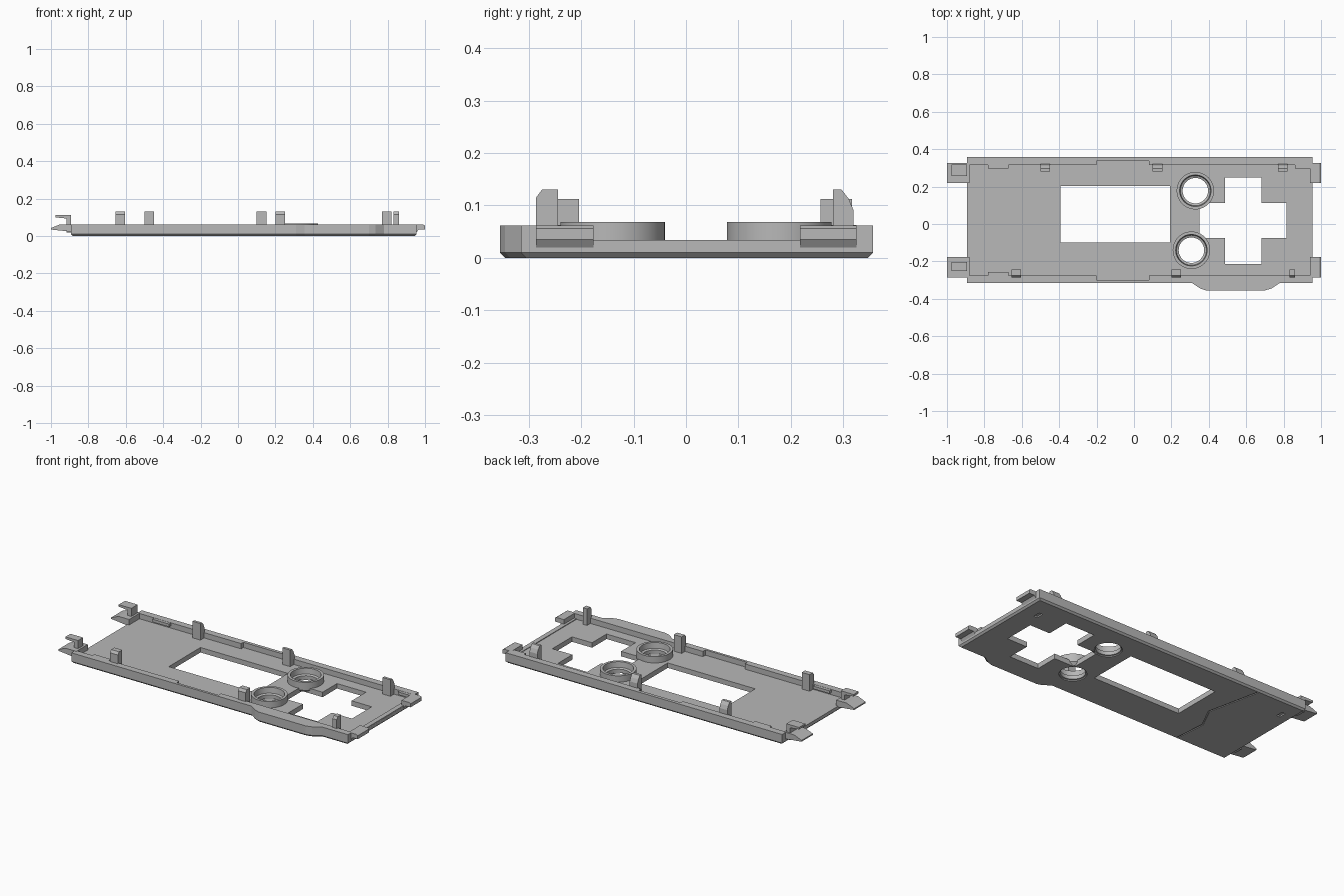
import bpy, bmesh, math
from mathutils import Vector

if "Cube" in bpy.data.objects:
    bpy.data.objects.remove(bpy.data.objects["Cube"], do_unlink=True)

grey = bpy.data.materials.new("shell_grey")
grey.use_nodes = True
colour = (0.48, 0.48, 0.48, 1)
grey.diffuse_color = colour
grey.node_tree.nodes["Principled BSDF"].inputs["Base Color"].default_value = colour

FLOOR, RIM = 0.03, 0.062
LEFT, RIGHT, FRONT, BACK = -0.893, 0.955, -0.315, 0.357


def finish(bm, name):
    bmesh.ops.recalc_face_normals(bm, faces=bm.faces)
    mesh = bpy.data.meshes.new(name)
    bm.to_mesh(mesh)
    bm.free()
    mesh.materials.append(grey)
    obj = bpy.data.objects.new(name, mesh)
    bpy.context.collection.objects.link(obj)
    return obj


def prism(name, points, low, high, axis="z", chamfer=0):
    """Extrude an outline along z, x (outline in y,z) or y (outline in x,z)."""
    place = {"z": lambda a, b, h: (a, b, h),
             "x": lambda a, b, h: (h, a, b),
             "y": lambda a, b, h: (a, h, b)}[axis]
    bm = bmesh.new()
    base = bm.faces.new([bm.verts.new(place(a, b, low)) for a, b in points])
    base_edges = list(base.edges)
    shift = Vector(place(0, 0, high - low))
    new = bmesh.ops.extrude_face_region(bm, geom=[base], use_keep_orig=True)["geom"]
    bmesh.ops.translate(bm, vec=shift, verts=[v for v in new if isinstance(v, bmesh.types.BMVert)])
    bmesh.ops.recalc_face_normals(bm, faces=bm.faces)
    if chamfer:
        bmesh.ops.bevel(bm, geom=base_edges, offset=chamfer, segments=1, affect="EDGES")
    return finish(bm, name)


def box(name, x0, x1, y0, y1, z0, z1):
    return prism(name, [(x0, y0), (x1, y0), (x1, y1), (x0, y1)], z0, z1)


def circle(cx, cy, r, n=48):
    return [(cx + r * math.cos(math.tau * i / n), cy + r * math.sin(math.tau * i / n))
            for i in range(n)]


def cut(target, cutter):
    mod = target.modifiers.new("cut", "BOOLEAN")
    mod.operation, mod.solver, mod.object = "DIFFERENCE", "EXACT", cutter
    bpy.context.view_layer.objects.active = target
    bpy.ops.object.modifier_apply(modifier=mod.name)
    bpy.data.objects.remove(cutter, do_unlink=True)


def tube(name, cx, cy, profile):
    """Spin a closed radius/height profile about a vertical axis."""
    bm = bmesh.new()
    n = 48
    rings = [[bm.verts.new((x, y, z)) for x, y in circle(cx, cy, r, n)] for r, z in profile]
    for a, b in zip(rings, rings[1:] + rings[:1]):
        for i in range(n):
            j = (i + 1) % n
            bm.faces.new((a[i], a[j], b[j], b[i]))
    obj = finish(bm, name)
    bpy.ops.object.select_all(action="DESELECT")
    obj.select_set(True)
    bpy.context.view_layer.objects.active = obj
    bpy.ops.object.shade_smooth_by_angle(angle=math.radians(30))
    return obj


# Faceplate with a shallow bulge on the front edge
outline = [(LEFT, FRONT), (0.31, FRONT), (0.355, -0.345), (0.385, -0.355), (0.70, -0.355),
           (0.735, -0.345), (0.78, FRONT), (RIGHT, FRONT), (RIGHT, BACK), (LEFT, BACK)]
plate = prism("faceplate", outline, 0, RIM, chamfer=0.01)

# Channel between the rails, with the rails thinned near the middle
cut(plate, box("channel", -2, 2, -0.276, 0.316, FLOOR, 1))
cut(plate, box("rail_notch", -0.20, 0.08, -0.30, 0.337, FLOOR, 1))

# Screen window and cross-shaped opening
cut(plate, box("window", -0.393, 0.192, -0.10, 0.203, -1, 1))
cross = [(0.35, -0.076), (0.487, -0.076), (0.487, -0.214), (0.681, -0.214), (0.681, -0.076),
         (0.815, -0.076), (0.815, 0.112), (0.681, 0.112), (0.681, 0.249), (0.487, 0.249),
         (0.487, 0.112), (0.35, 0.112)]
cut(plate, prism("cross_opening", cross, -1, 1))

# Button holes and their collars
buttons = {"back": (0.328, 0.178), "front": (0.307, -0.14)}
for side, (cx, cy) in buttons.items():
    cut(plate, prism("button_hole", circle(cx, cy, 0.075), -1, 1))
    tube(side + "_button_collar", cx, cy,
         [(0.068, 0.008), (0.084, 0.004), (0.10, 0.02), (0.10, 0.068),
          (0.084, 0.068), (0.08, 0.035), (0.068, 0.03)])

# Angled seam and small slots on the underside
seam = [(-0.55, -0.30), (-0.565, -0.11), (-0.50, 0.02), (-0.57, 0.342)]
strip = seam + [(x - 0.008, y) for x, y in reversed(seam)]
cut(plate, prism("seam_groove", strip, -0.1, 0.004))
for x, y in ((0.85, 0.22), (-0.82, 0.24)):
    cut(plate, box("slot", x - 0.012, x + 0.012, y - 0.022, y + 0.022, -0.1, 0.008))

# Snap posts along both rails
for i, x in enumerate((-0.50, 0.10, 0.77)):
    prism(f"back_snap_post_{i + 1}",
          [(0.281, 0.02), (0.32, 0.02), (0.32, 0.09), (0.311, 0.112), (0.297, 0.13), (0.281, 0.13)],
          x, x + 0.052, axis="x")
for i, (x, w) in enumerate(((-0.655, 0.052), (0.20, 0.052), (0.832, 0.028))):
    prism(f"front_snap_post_{i + 1}",
          [(-0.286, 0.02), (-0.244, 0.02), (-0.244, 0.13), (-0.275, 0.13), (-0.286, 0.115)],
          x, x + w, axis="x")

# Bridges on the inside of the rails
for name, x0, x1, y0, y1 in (("back_left_end_bridge", -0.78, -0.67, 0.298, 0.333),
                             ("back_right_end_bridge", 0.86, RIGHT, 0.298, 0.333),
                             ("front_left_end_bridge", -0.78, -0.67, -0.29, -0.257)):
    box(name, x0, x1, y0, y1, 0.044, RIM - 0.001)

# End tabs, with upright hooks on one end
for side, y0, y1, h0, h1 in (("back", 0.218, 0.325, 0.257, 0.317),
                             ("front", -0.286, -0.177, -0.252, -0.204)):
    prism(side + "_end_tongue",
          [(-1, 0.035), (-0.88, 0.022), (-0.88, 0.063), (-0.95, 0.063), (-1, 0.043)],
          y0, y1, axis="y")
    prism(side + "_hook",
          [(-0.918, 0.02), (LEFT, 0.02), (LEFT, 0.112), (-0.977, 0.112), (-0.977, 0.1),
           (-0.918, 0.094)],
          h0, h1, axis="y")
    prism(side + "_end_tab",
          [(0.94, 0.02), (RIGHT, 0.02), (0.965, 0.035), (1, 0.035), (1, 0.056), (0.99, RIM),
           (0.94, RIM)],
          y0, y1, axis="y")

# Low lip along the end of the floor
box("end_lip", 0.925, RIGHT - 0.001, -0.276, 0.316, 0.02, 0.034)
